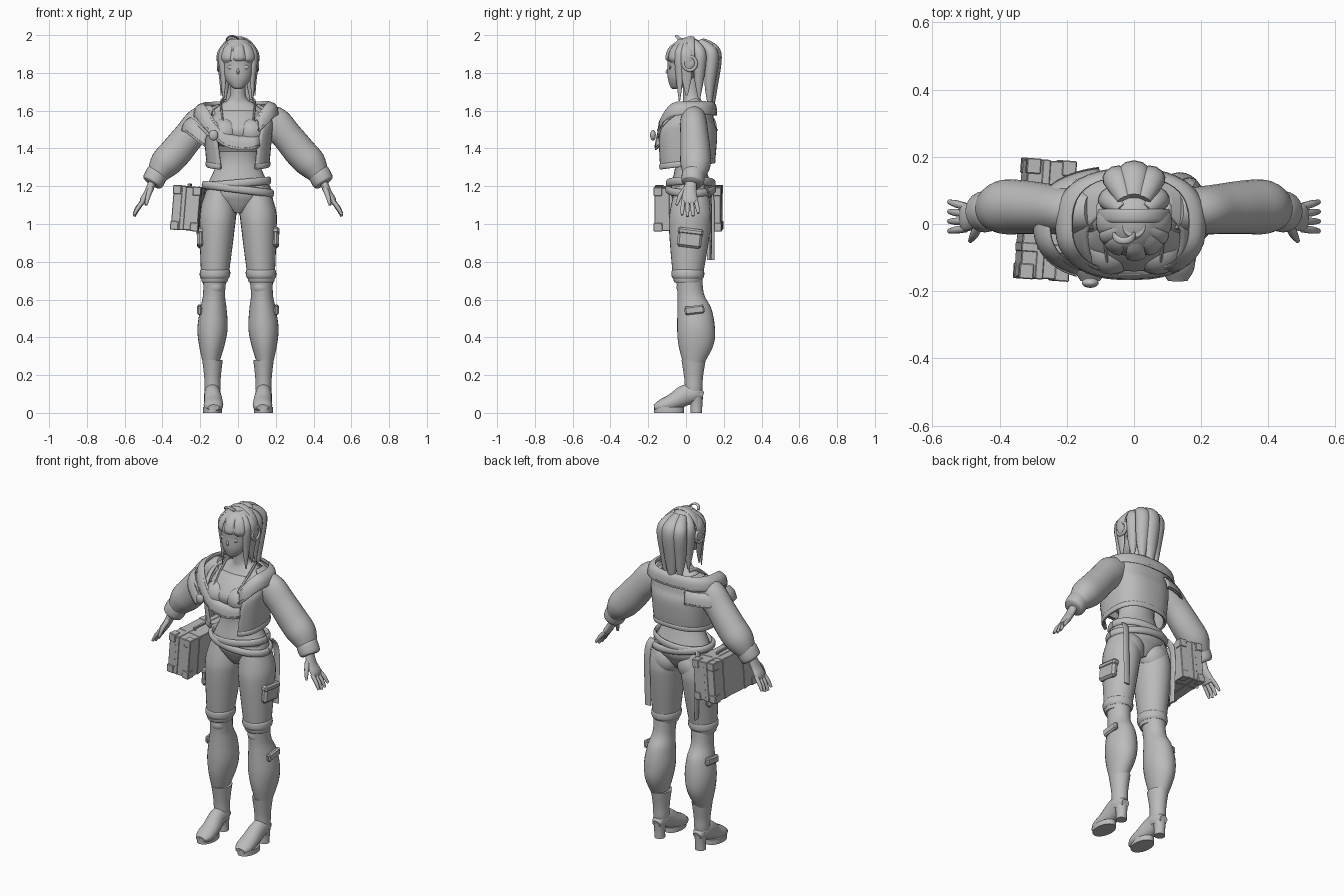
import bpy
import bmesh
import math
from mathutils import Vector, Matrix

start_cube = bpy.data.objects.get("Cube")
if start_cube:
    bpy.data.objects.remove(start_cube, do_unlink=True)

grey = bpy.data.materials.new("plain grey")
grey.use_nodes = True
grey.diffuse_color = (.5, .5, .5, 1)
grey.node_tree.nodes["Principled BSDF"].inputs["Base Color"].default_value = grey.diffuse_color
X, Y, Z = Vector((1, 0, 0)), Vector((0, 1, 0)), Vector((0, 0, 1))


def finish(name, bm, angle=50):
    """Turn a bmesh into a smooth object that keeps its sharp edges."""
    bmesh.ops.recalc_face_normals(bm, faces=bm.faces)
    mesh = bpy.data.meshes.new(name)
    bm.to_mesh(mesh)
    bm.free()
    mesh.materials.append(grey)
    mesh.shade_smooth()
    mesh.set_sharp_from_angle(angle=math.radians(angle))
    obj = bpy.data.objects.new(name, mesh)
    bpy.context.collection.objects.link(obj)
    return obj


def spline(rows, steps=5):
    """Pass a smooth curve through rows of numbers."""
    rows = [Vector(r) for r in rows]
    last = len(rows) - 1
    out = []
    for i in range(last):
        before, start, end, after = (rows[max(0, min(last, i + k))] for k in (-1, 0, 1, 2))
        for s in range(steps):
            t = s / steps
            leave, arrive = (end - before) / 2, (after - start) / 2
            ease = t * t * (3 - 2 * t)
            out.append(start.lerp(end, ease) + leave * (t * (1 - t) ** 2) - arrive * (t * t * (1 - t)))
    return out + [rows[-1]]


def skin(name, rings, closed=True):
    """Bridge rings of points into a surface; close and cap it, or leave it as a thick sheet."""
    bm = bmesh.new()
    loops = [[bm.verts.new(p) for p in ring] for ring in rings]
    n = len(loops[0])
    for lo, hi in zip(loops, loops[1:]):
        for i in range(n if closed else n - 1):
            j = (i + 1) % n
            bm.faces.new((lo[i], lo[j], hi[j], hi[i]))
    if closed:
        bm.faces.new(loops[0])
        bm.faces.new(loops[-1])
    obj = finish(name, bm)
    if not closed:
        obj.modifiers.new("thickness", 'SOLIDIFY').thickness = .012
    return obj


def tube(name, rows, ref=Y, side=1, sides=20, level=False):
    """Sweep an ellipse along rows of x, y, z, thickness, width."""
    rows = spline([(r[0] * side, *r[1:]) for r in rows])
    centres = [Vector(r[:3]) for r in rows]
    rings = []
    for i, row in enumerate(rows):
        along = centres[min(i + 1, len(rows) - 1)] - centres[max(i - 1, 0)]
        along = Z if level else along.normalized()
        a = ref.cross(along).normalized() * row[3]
        b = along.cross(ref.cross(along).normalized()) * row[4]
        turn = [math.tau * k / sides for k in range(sides)]
        rings.append([centres[i] + a * math.cos(u) + b * math.sin(u) for u in turn])
    return skin(name, rings)


def column(name, rows, side=1, x=0, lean=0):
    """Stack level ellipses from rows of y, z, half width, half depth."""
    return tube(name, [(x + lean * z, y, z, rx, ry) for y, z, rx, ry in rows], side=side, sides=28, level=True)


def strap(name, points, thick, width, ref=Z, side=1):
    return tube(name, [(*p, thick, width) for p in points], ref, side, 12)


def hoop(name, centre, across, up, thick, width, ref=Z, sweep=math.tau):
    """A band that follows an ellipse, or part of one."""
    turn = [sweep * k / 20 for k in range(21)]
    strap(name, [Vector(centre) + across * math.cos(u) + up * math.sin(u) for u in turn], thick, width, ref)


def lock(name, azimuth, tip, thick, width, reach=1):
    """A tapering hair lock that follows the scalp, then hangs to the tip height."""
    across = Vector((math.cos(azimuth), math.sin(azimuth), 0))
    out = Z.cross(across) * -.1 * reach
    crown = Vector((0, .01, 1.875))
    path = [crown + out * math.sin(p) + Z * .1 * math.cos(p) for p in (.5, 1, 1.5)]
    low = path[-1] - out * .1
    path += [low.lerp(Vector((low.x, low.y, tip)), f) for f in (.5, 1)]
    rows = [(*p, thick * s, width * s) for p, s in zip(path, (.6, .9, 1, .8, .15))]
    return tube(name, rows, across, sides=12)


def rounded(v):
    """Square off a sine or cosine a little."""
    return math.copysign(abs(v) ** .78, v)


def drape(name, start, end, rx, ry, z, droop, bulge):
    """A folded collar round the shoulders; it dips in front and droops towards its end."""
    columns = []
    for k in range(41):
        u = start + (end - start) * k / 40
        height = z - .13 * max(0, math.cos(u)) ** 3 - droop * (u / 7) ** 6
        edge = Vector((rx * rounded(math.sin(u)) - .01, -ry * rounded(math.cos(u)), height))
        out = Vector((math.sin(u), -math.cos(u) / 2, 0))
        low = edge + out * .05 - Z * .07
        columns.append(spline([edge - Z * .02, edge, (edge + low) / 2 + (out + Z) * bulge, low, low - out * bulge], 3))
    skin(name, columns, False)


def ball(name, centre, size):
    bm = bmesh.new()
    bmesh.ops.create_uvsphere(bm, u_segments=24, v_segments=16, radius=1)
    bm.transform(Matrix.Translation(centre) @ Matrix.Diagonal((*size, 1)))
    return finish(name, bm)


def block(name, centre, size, frame, bevel=.003):
    bm = bmesh.new()
    bmesh.ops.create_cube(bm, size=1)
    bm.transform(Matrix.Diagonal((*size, 1)))
    bmesh.ops.bevel(bm, geom=bm.edges[:], offset=bevel, segments=1, affect='EDGES')
    bm.transform(frame @ Matrix.Translation(centre))
    return finish(name, bm, 25)


# Torso, wrapped top and head
column("torso", [(.03, 1.06, .04, .06), (.03, 1.11, .12, .09), (.03, 1.18, .17, .11), (.02, 1.34, .11, .075),
                 (.01, 1.5, .15, .1), (.03, 1.58, .16, .08), (.04, 1.63, .1, .06), (.03, 1.67, .045, .045),
                 (.02, 1.78, .04, .04)])
column("wrapped_top", [(-.01, 1.38, .12, .075), (-.04, 1.48, .15, .1), (-.03, 1.54, .145, .09), (0, 1.6, .11, .07)])
column("head", [(-.055, 1.715, .016, .018), (-.045, 1.73, .04, .04), (-.025, 1.775, .073, .072),
                (-.01, 1.84, .086, .088), (0, 1.9, .088, .094), (0, 1.98, .035, .04)])
column("nose", [(-.09, 1.79, .003, .003), (-.1, 1.805, .007, .008), (-.09, 1.83, .003, .003)])
ball("lips", (0, -.086, 1.76), (.02, .008, .005))

for side, word in ((1, "left"), (-1, "right")):
    ball(word + "_bust", (side * .07, -.075, 1.485), (.078, .076, .075))
    ball(word + "_buttock", (side * .085, .06, 1.09), (.088, .075, .09))
    ball(word + "_eye", (side * .037, -.084, 1.83), (.019, .007, .012))
    ball(word + "_brow", (side * .037, -.083, 1.865), (.024, .01, .003))
    strap(word + "_shoulder_strap", [(.07, .07, 1.65), (.09, .02, 1.645), (.08, -.11, 1.54)], .005, .01, side=side)

    # Trousers: both halves of the leg lean outward towards the foot
    leg = dict(side=side, x=.155, lean=-.045)
    column(word + "_thigh", [(.025, 1.2, .06, .08), (.025, 1.07, .095, .11), (.02, .97, .093, .11),
                             (.01, .73, .073, .08), (.01, .69, .066, .07)], **leg)
    column(word + "_thigh_cuff", [(.01, .71, .072, .078), (.01, .725, .08, .086), (.01, .75, .08, .086),
                                  (.01, .76, .074, .08)], **leg)
    column(word + "_lower_leg", [(.015, .74, .064, .07), (.025, .63, .058, .07), (.045, .55, .07, .09),
                                 (.053, .45, .08, .1), (.053, .36, .068, .093), (.04, .26, .042, .055)], **leg)
    ball(word + "_knee", (side * .122, -.008, .665), (.045, .042, .045))
    hip = Matrix.Translation((side * .198, .02, .925)) @ Matrix.Rotation(-.12, 4, 'X')
    block(word + "_thigh_pocket", (0, 0, 0), (.036, .13, .1), hip, .012)
    block(word + "_pocket_flap", (0, 0, .035), (.044, .136, .035), hip, .01)
    calf = Matrix.Translation((side * .203, .045, .545)) @ Matrix.Rotation(.12, 4, 'X')
    block(word + "_calf_pocket", (0, 0, 0), (.026, .105, .045), calf, .008)

    # Heeled boots
    boot = dict(side=side, x=.135)
    column(word + "_boot_shaft", [(.04, .28, .054, .064), (.04, .19, .044, .05), (.04, .13, .042, .047),
                                  (.03, .07, .036, .05)], **boot)
    tube(word + "_boot_foot", [(.135, .09, .09, .02, .025), (.135, .05, .1, .045, .042), (.135, 0, .095, .055, .044),
                               (.13, -.07, .057, .045, .05), (.13, -.13, .036, .035, .05),
                               (.13, -.168, .028, .016, .03)], X, side)
    column(word + "_boot_heel", [(.05, .11, .04, .042), (.055, .05, .03, .032), (.055, 0, .03, .03)], **boot)
    column(word + "_boot_sole", [(-.09, 0, .05, .08), (-.09, .03, .05, .08)], **boot)

    # Sleeves, cuffs and hands
    tube(word + "_sleeve", [(.12, .04, 1.59, .05, .055), (.19, .04, 1.54, .085, .07), (.26, .045, 1.465, .082, .075),
                            (.33, .05, 1.38, .085, .08), (.39, .05, 1.315, .08, .08), (.435, .04, 1.25, .05, .055)],
         side=side, sides=28)
    tube(word + "_cuff", [(.42, .04, 1.28, .045, .048), (.427, .04, 1.27, .058, .06), (.45, .035, 1.225, .058, .06),
                          (.457, .033, 1.213, .045, .046)], side=side)
    tube(word + "_palm", [(.445, .03, 1.24, .022, .028), (.475, .02, 1.17, .02, .036), (.5, .02, 1.13, .018, .042),
                          (.51, .02, 1.105, .012, .038)], side=side)
    for k, reach in enumerate((.9, 1, .97, .8)):
        root = Vector((.5, .022 * k - .014, 1.125))
        bend = root + Vector((.03, .004 * (k - 1), -.045 * reach))
        tip = bend + Vector((.02, .003 * (k - 1), -.04 * reach))
        tube(word + "_finger", [(*root, .011, .011), (*bend, .011, .011), (*tip, .007, .007)], side=side, sides=10)
    tube(word + "_thumb", [(.46, 0, 1.19, .014, .014), (.475, -.03, 1.15, .013, .013), (.487, -.05, 1.1, .007, .007)],
         side=side, sides=10)

    # Straps hanging behind the hips
    strap(word + "_hanging_strap", [(.15, .1, 1.2), (.165, .13, 1.12), (.16, .13, .81)],
          .006, .02, Y if side < 0 else X, side)

    # Headphones
    hoop(word + "_ear_cup_ring", (side * .102, .02, 1.85), Y * .034, Z * .036, .009, .01, X)
    ball(word + "_ear_cup", (side * .095, .02, 1.85), (.016, .03, .032))

    # Paired hair locks
    lock(word + "_fringe", side * .65, 1.83, .012, .03, 1.05)
    lock(word + "_long_lock", side * 1.05, 1.65, .016, .024)
    lock(word + "_outer_lock", side * 1.5, 1.68, .014, .034)
    lock(word + "_nape_lock", side * 2.3, 1.66, .03, .035)
    lock(word + "_side_tail", side * 2.75, 1.6, .034, .042, 1.4)

# Hair cap with the face opened out
bm = bmesh.new()
bmesh.ops.create_uvsphere(bm, u_segments=32, v_segments=24, radius=1)
bm.transform(Matrix.Translation((0, .012, 1.876)) @ Matrix.Diagonal((.099, .108, .112, 1)))
middles = [(f, f.calc_center_median()) for f in bm.faces]
hidden = [f for f, c in middles if c.z < 1.775 or c.y < -.04 and c.z < 1.92]
bmesh.ops.delete(bm, geom=hidden, context='FACES')
finish("hair_cap", bm).modifiers.new("thickness", 'SOLIDIFY').thickness = .012
hoop("headband", (0, .025, 1.87), X * .104, Z * .118, .006, .02, Y, math.pi)
lock("centre_fringe", .05, 1.85, .012, .03, 1.08)
lock("ponytail", math.pi, 1.57, .04, .05, 1.4)
hoop("hair_curl", (-.03, -.03, 1.975), X * .03, Z * .02 - Y * .02, .005, .01, Y, math.pi)

# Open cropped jacket: a squared ring with a gap at the front and a raised back hem
rings = []
for z, rx, ry, cy, gap in spline([(1.29, .165, .15, 0, .48), (1.47, .18, .165, 0, .62), (1.54, .185, .14, .01, .72),
                                  (1.6, .165, .1, .04, .95), (1.635, .11, .07, .055, 1.2)], 7):
    angles = [gap + (math.tau - 2 * gap) * k / 36 for k in range(37)]
    lift = .25 * max(0, 1.36 - z)
    rings.append([(rx * rounded(math.sin(u)), cy - ry * rounded(math.cos(u)), z + lift * (1 - math.cos(u)))
                  for u in angles])
skin("jacket", rings, False)
strap("jacket_hem", [Vector(p) + Z * .012 for p in rings[0][::3]], .007, .016)

# Wide folded collar, and its second fold slipping off the right shoulder
drape("jacket_collar", .5, 6.8, .175, .14, 1.65, .1, .014)
drape("slipped_collar", 3.4, 5.75, .24, .145, 1.565, 0, .01)
ball("collar_toggle", (-.13, -.175, 1.47), (.025, .015, .028))

# Tilted hip belts
hoop("upper_belt", (0, .025, 1.215), X * .166 + Z * .015, Y * .122, .01, .021)
hoop("lower_belt", (0, .025, 1.185), X * .179 - Z * .023, Y * .122, .013, .021)

# Travel case at the right hip
case = Matrix.Translation((-.265, .013, 1.083)) @ Matrix.Rotation(-.07, 4, 'Z') @ Matrix.Rotation(.08, 4, 'Y')
block("case_body", (0, 0, 0), (.142, .352, .228), case)
block("case_seam", (-.015, 0, 0), (.025, .357, .233), case)
for sy in (-1, 1):
    block("case_band", (0, sy * .085, 0), (.146, .028, .232), case)
    for sx in (-1, 1):
        for sz in (-1, 1):
            block("case_corner", (sx * .053, sy * .157, sz * .095), (.043, .046, .046), case)
    block("handle_post", (0, sy * .05, .118), (.014, .012, .016), case)
block("case_handle", (0, 0, .126), (.016, .112, .01), case)
